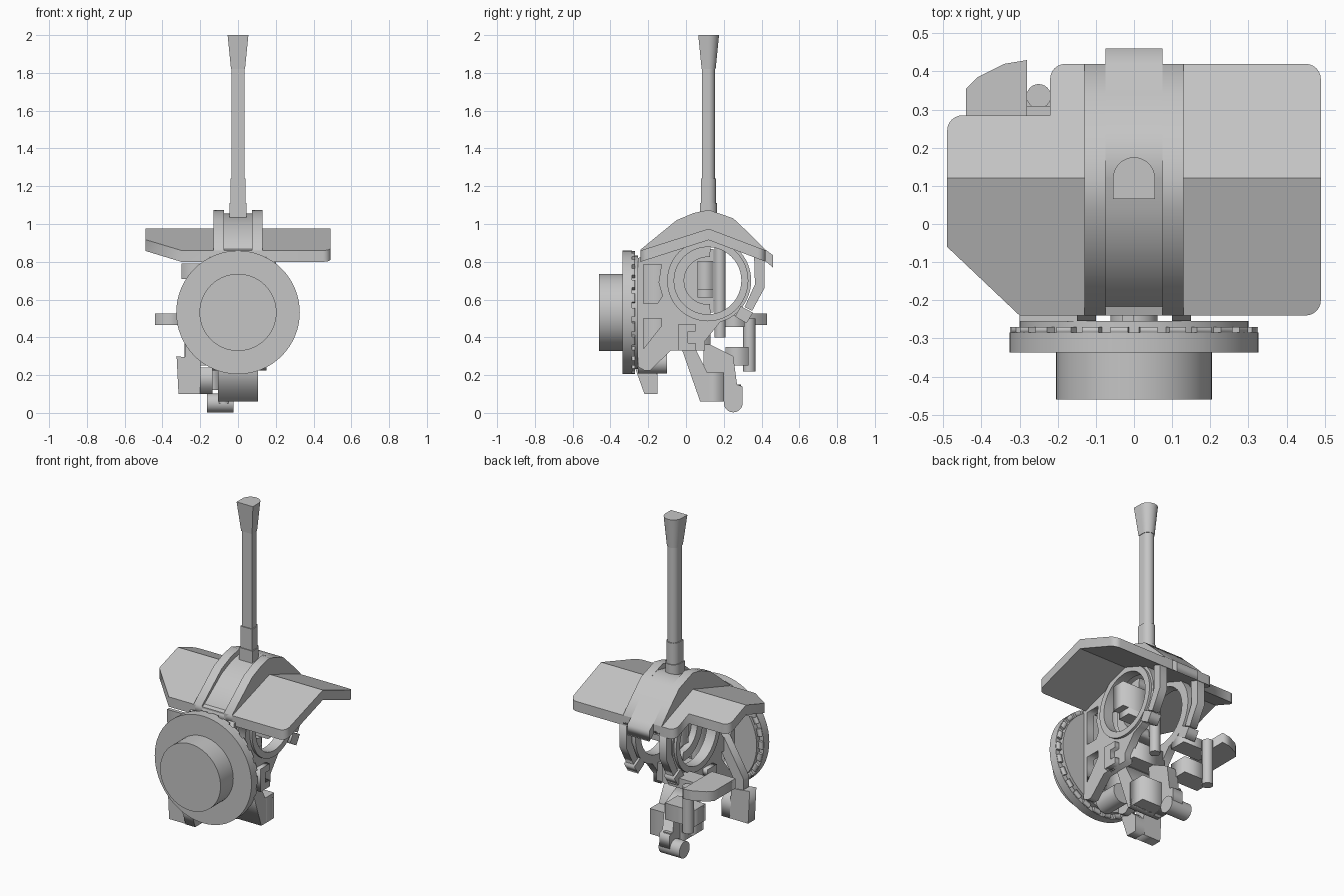
import bpy, bmesh, math
from mathutils import Matrix

cube = bpy.data.objects.get("Cube")
if cube:
    bpy.data.objects.remove(cube)

grey = bpy.data.materials.new("plain grey")
grey.use_nodes = True
grey.diffuse_color = (0.56, 0.56, 0.56, 1)
grey.node_tree.nodes["Principled BSDF"].inputs["Base Color"].default_value = (0.56, 0.56, 0.56, 1)

SIDE = Matrix(((0, 0, 1, 0), (1, 0, 0, 0), (0, 1, 0, 0), (0, 0, 0, 1)))
FRONT = Matrix(((1, 0, 0, 0), (0, 0, -1, 0), (0, 1, 0, 0), (0, 0, 0, 1)))
TOP = Matrix.Identity(4)


def link(name, mesh, smooth=False):
    mesh.materials.clear()
    mesh.materials.append(grey)
    obj = bpy.data.objects.new(name, mesh)
    bpy.context.collection.objects.link(obj)
    if smooth:
        bpy.ops.object.select_all(action='DESELECT')
        obj.select_set(True)
        bpy.context.view_layer.objects.active = obj
        bpy.ops.object.shade_smooth_by_angle(angle=math.radians(35))
    return obj


def profile(name, loops, low, high, axes=SIDE, smooth=False):
    """Extrude closed outlines (later ones are holes) from low to high."""
    curve = bpy.data.curves.new(name, 'CURVE')
    curve.dimensions = '2D'
    curve.fill_mode = 'BOTH'
    curve.extrude = (high - low) / 2
    for loop in loops:
        spline = curve.splines.new('POLY')
        spline.points.add(len(loop) - 1)
        for point, (u, v) in zip(spline.points, loop):
            point.co = (u, v, 0, 1)
        spline.use_cyclic_u = True
    temp = bpy.data.objects.new(name + " outline", curve)
    bpy.context.collection.objects.link(temp)
    bpy.context.view_layer.update()
    graph = bpy.context.evaluated_depsgraph_get()
    mesh = bpy.data.meshes.new_from_object(temp.evaluated_get(graph))
    bpy.data.objects.remove(temp)
    mesh.transform(axes @ Matrix.Translation((0, 0, (low + high) / 2)))
    bm = bmesh.new()
    bm.from_mesh(mesh)
    bmesh.ops.remove_doubles(bm, verts=bm.verts, dist=0.0001)
    bmesh.ops.recalc_face_normals(bm, faces=bm.faces)
    bm.to_mesh(mesh)
    bm.free()
    return link(name, mesh, smooth)


def arc(cx, cy, r, start=0, end=360, n=48):
    steps = n if end - start == 360 else n + 1
    angles = [math.radians(start + (end - start) * i / n) for i in range(steps)]
    return [(cx + r * math.cos(a), cy + r * math.sin(a)) for a in angles]


def box(name, x, y, z):
    return profile(name, [[(x[0], y[0]), (x[1], y[0]), (x[1], y[1]), (x[0], y[1])]], z[0], z[1], TOP)


def cylinder(name, cx, cy, r, low, high, axes, n=64):
    return profile(name, [arc(cx, cy, r, n=n)], low, high, axes, True)


# Antenna: stacked sections that are flat in front and round behind
def d_loft(name, sections):
    bm = bmesh.new()
    rings = []
    for r, z in sections:
        outline = [(-r, -r)] + [(r, -r)] + arc(0, 0, r, 0, 180, 16)
        rings.append([bm.verts.new((u, v + 0.12, z)) for u, v in outline])
    n = len(rings[0])
    for a, b in zip(rings, rings[1:]):
        for i in range(n):
            bm.faces.new((a[i], a[(i + 1) % n], b[(i + 1) % n], b[i]))
    bm.faces.new(rings[0][::-1])
    bm.faces.new(rings[-1])
    mesh = bpy.data.meshes.new(name)
    bm.to_mesh(mesh)
    bm.free()
    return link(name, mesh, True)


d_loft("mast_foot", [(0.045, 1.03), (0.045, 1.11), (0.040, 1.11), (0.040, 1.24)])
d_loft("mast", [(0.034, 1.24), (0.034, 1.82)])
d_loft("mast_tip", [(0.037, 1.82), (0.055, 2.0)])

# Folded roof plate with rounded corners, a clipped corner and a rear notch
r = 0.04
roof_outline = ([(-0.49, -0.06), (-0.30, -0.24)] + arc(0.45, -0.20, r, 270, 360, 6)
                + arc(0.45, 0.38, r, 0, 90, 6) + arc(-0.18, 0.38, r, 90, 180, 6)
                + [(-0.22, 0.285)] + arc(-0.45, 0.245, r, 90, 180, 6))
roof = profile("roof_plate", [roof_outline], -0.06, 0, TOP)
bm = bmesh.new()
bm.from_mesh(roof.data)
bmesh.ops.bisect_plane(bm, geom=bm.verts[:] + bm.edges[:] + bm.faces[:],
                       plane_co=(0, 0.12, 0), plane_no=(0, 1, 0))
for v in bm.verts:
    d = v.co.y - 0.12
    v.co.z += 0.975 - (0.38 * d if d > 0 else -0.32 * d)
bm.to_mesh(roof.data)
bm.free()

# Central hump, sunk between two ribs at the front and level with them behind
rib = [(-0.24, 0.80), (-0.24, 0.865), (-0.05, 1.02), (0.04, 1.058), (0.12, 1.075),
       (0.25, 1.03), (0.34, 0.945), (0.42, 0.865), (0.42, 0.81), (0.12, 0.92)]
hump = [(-0.24, 0.80), (-0.24, 0.85), (-0.05, 0.99), (0.04, 1.028), (0.12, 1.045),
        (0.17, 1.056), (0.25, 1.03), (0.34, 0.945), (0.42, 0.865), (0.46, 0.835),
        (0.46, 0.77), (0.40, 0.82), (0.12, 0.92)]
profile("hump", [hump], -0.075, 0.075)
for side, x in (("left", 0.075), ("right", -0.13)):
    profile("hump_rib_" + side, [rib], x, x + 0.055)

# Front drum, flange and toothed rim
cylinder("drum", 0, 0.532, 0.204, 0.33, 0.46, FRONT)
cylinder("flange", 0, 0.532, 0.327, 0.285, 0.337, FRONT)
cylinder("rear_flange", 0, 0.532, 0.30, 0.254, 0.29, FRONT)
for i in range(26):
    tooth = box("rim_tooth", (0.295, 0.325), (-0.288, -0.270), (-0.023, 0.023))
    tooth.matrix_world = Matrix.Translation((0, 0, 0.532)) @ Matrix.Rotation(i * math.tau / 26, 4, 'Y')

# Side frames: plate with ring opening, windows, rear hook and bracket
cy, cz = 0.115, 0.70
frame = ([(-0.255, 0.82), (-0.255, 0.245), (-0.22, 0.225), (-0.19, 0.225), (-0.08, 0.33),
          (0.10, 0.33), (0.10, 0.38), (0.18, 0.48)] + arc(cy, cz, 0.23, -62, 60, 20) + [(0.12, 0.92)])
windows = [arc(cy, cz, 0.178),
           [(-0.225, 0.785), (-0.13, 0.785), (-0.145, 0.69), (-0.125, 0.62), (-0.15, 0.58), (-0.225, 0.58)],
           [(-0.225, 0.34), (-0.13, 0.46), (-0.13, 0.50), (-0.225, 0.50)]]
hook = [(0.36, 0.85), (0.415, 0.83), (0.415, 0.66), (0.35, 0.54), (0.31, 0.56), (0.365, 0.68)]
toe = [(0.26, 0.51), (0.32, 0.475), (0.355, 0.53), (0.29, 0.565)]
bracket = [(-0.04, 0.33), (0.05, 0.33), (0.05, 0.37), (0.01, 0.37), (0.01, 0.43),
           (0.05, 0.43), (0.05, 0.47), (-0.04, 0.47)]
for side, s in (("left", 1), ("right", -1)):
    def span(a, b):
        return sorted((a * s, b * s))
    profile("frame_" + side, [frame] + windows, *span(0.10, 0.15))
    profile("frame_ring_" + side, [arc(cy, cz, 0.215), arc(cy, cz, 0.178)], *span(0.14, 0.165), smooth=True)
    profile("rear_hook_" + side, [hook], *span(0.11, 0.16))
    profile("hook_toe_" + side, [toe], *span(0.10, 0.17))
    profile("bracket_" + side, [bracket], *span(0.13, 0.18))

# Inner parts seen through the rings and windows
profile("inner_half_ring", [arc(cy, cz, 0.18, 85, 275, 24) + arc(cy, cz, 0.125, 85, 275, 24)[::-1]],
        -0.07, 0.07)
profile("inner_web", [arc(cy, cz, 0.17, 80, 280, 24)], -0.03, 0.0)
box("middle_wall", (-0.03, 0.0), (-0.255, -0.05), (0.34, 0.82))
box("eyepiece", (-0.06, 0.20), (0.06, 0.145), (0.65, 0.805))
box("eyepiece_base", (-0.06, 0.16), (0.06, 0.145), (0.61, 0.65))
cylinder("inner_column", 0, 0.18, 0.03, 0.40, 0.96, TOP, 24)
box("cross_beam", (-0.11, 0.11), (-0.02, 0.13), (0.36, 0.47))

# Lower strut, leg, foot box and roller
profile("lower_strut", [[(-0.03, 0.36), (0.04, 0.36), (0.12, 0.20), (0.12, 0.06), (0.075, 0.06)]], -0.105, 0.105)
profile("lower_leg", [[(0.09, 0.38), (0.25, 0.30), (0.27, 0.15), (0.30, 0.14), (0.30, 0.06),
                       (0.10, 0.06)]], -0.10, -0.03)
box("foot_box", (-0.105, 0.105), (0.09, 0.20), (0.06, 0.215))
box("roller_fork", (-0.10, -0.05), (0.20, 0.29), (0.05, 0.15))
cylinder("roller", 0.25, 0.053, 0.05, -0.165, -0.025, SIDE, 32)
box("side_block", (-0.18, -0.10), (0.09, 0.19), (0.12, 0.235))

# Front lever slanting out to its pedal, a wedge beside it, a small stop and the short tube
strut = [(-0.08, 0.58), (-0.15, 0.58), (-0.28, 0.36), (-0.28, 0.28), (-0.21, 0.28), (-0.21, 0.35)]
profile("pedal_strut", [strut], 0.155, 0.21, FRONT)
profile("pedal", [[(-0.325, 0.30), (-0.20, 0.285), (-0.19, 0.10), (-0.315, 0.10)]], 0.15, 0.215, FRONT)
profile("pedal_wedge", [[(-0.27, 0.24), (-0.22, 0.10), (-0.15, 0.10), (-0.15, 0.20), (-0.19, 0.24)]], -0.20, -0.135)
box("flange_stop", (-0.30, -0.14), (-0.256, -0.235), (0.71, 0.79))
cylinder("short_tube", 0, 0.27, 0.062, 0.10, 0.255, FRONT, 32)

# Side tray with arm, hanging cylinder and clamp
tray = [(-0.44, 0.15), (-0.28, 0.15), (-0.28, 0.43), (-0.34, 0.42), (-0.41, 0.385), (-0.44, 0.355)]
profile("tray", [tray], 0.465, 0.525, TOP)
box("tray_arm", (-0.30, -0.10), (0.20, 0.31), (0.455, 0.515))
cylinder("hanging_cylinder", -0.25, 0.335, 0.032, 0.22, 0.50, TOP, 24)
box("cylinder_clamp", (-0.28, -0.09), (0.21, 0.33), (0.25, 0.35))
